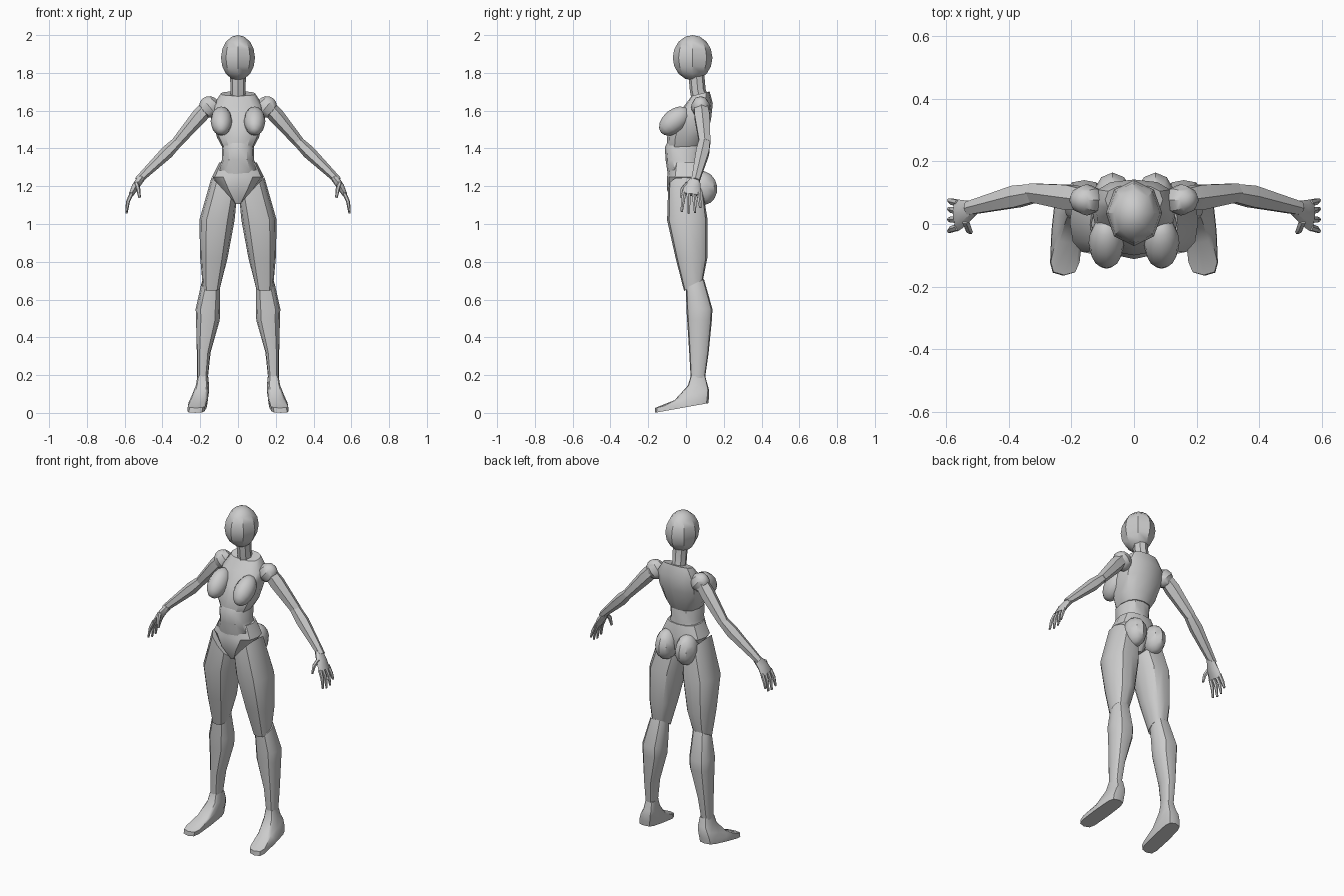
import bpy, bmesh, math
from mathutils import Vector, Euler, Matrix


def finish(name, bm, mirror, angle=35):
    bmesh.ops.recalc_face_normals(bm, faces=bm.faces)
    me = bpy.data.meshes.new(name)
    bm.to_mesh(me)
    bm.free()
    ob = bpy.data.objects.new(name, me)
    bpy.context.collection.objects.link(ob)
    bpy.ops.object.select_all(action='DESELECT')
    ob.select_set(True)
    bpy.context.view_layer.objects.active = ob
    bpy.ops.object.shade_smooth_by_angle(angle=math.radians(angle))
    if mirror:
        m = ob.modifiers.new("Mirror", 'MIRROR')
        m.use_mirror_merge = False
    return ob


def skin(name, rings, mirror, angle=35):
    bm = bmesh.new()
    loops = [[bm.verts.new(p) for p in r] for r in rings]
    n = len(loops[0])
    for a, b in zip(loops, loops[1:]):
        for i in range(n):
            j = (i + 1) % n
            bm.faces.new((a[i], a[j], b[j], b[i]))
    bm.faces.new(loops[0])
    bm.faces.new(loops[-1])
    return finish(name, bm, mirror, angle)


def power(v, p):
    return math.copysign(abs(v) ** p, v) if abs(v) > 1e-6 else 0.0


def loft(name, sections, mirror=False, n=12, p=0.8, skew=0.0):
    """Section: x0, x1, y0, y1, z, slope along x, slope along y."""
    rings = []
    for x0, x1, y0, y1, z, sx, sy in sections:
        ring = []
        for i in range(n):
            t = 2 * math.pi * i / n
            dx = (x1 - x0) / 2 * power(math.cos(t), p)
            dy = (y1 - y0) / 2 * power(math.sin(t), p)
            y = (y0 + y1) / 2 + dy
            ring.append(((x0 + x1) / 2 + dx - skew * y, y, z + sx * dx + sy * dy))
        rings.append(ring)
    return skin(name, rings, mirror)


def tube(name, points, n=6, mirror=True):
    """Point: x, y, z, radius across, radius along y."""
    pts = [Vector(q[:3]) for q in points]
    rings = []
    for k, q in enumerate(points):
        d = (pts[min(k + 1, len(pts) - 1)] - pts[max(k - 1, 0)]).normalized()
        u = Vector((0, 1, 0)).cross(d).normalized()
        v = d.cross(u)
        rings.append([pts[k] + u * q[3] * math.cos(2 * math.pi * i / n)
                      + v * q[4] * math.sin(2 * math.pi * i / n) for i in range(n)])
    return skin(name, rings, mirror)


def ellipsoid(name, loc, radii, rot=(0, 0, 0), seg=8, rings=8, mirror=True, angle=35):
    bm = bmesh.new()
    bmesh.ops.create_uvsphere(bm, u_segments=seg, v_segments=rings, radius=1)
    e = Euler([math.radians(a) for a in rot])
    bm.transform(Matrix.LocRotScale(Vector(loc), e, Vector(radii)))
    return finish(name, bm, mirror, angle)


# Head and neck
ellipsoid("head", (0, 0.035, 1.88), (0.09, 0.105, 0.12), mirror=False)
tube("neck", [(0, 0.075, 1.66, 0.042, 0.045), (0, 0.062, 1.71, 0.04, 0.042),
              (0, 0.055, 1.79, 0.042, 0.042)], n=8, mirror=False)

# Torso
loft("chest", [(-0.085, 0.085, -0.1, 0.085, 1.41, 0, 0.05),
               (-0.112, 0.112, -0.1, 0.105, 1.46, 0, 0),
               (-0.132, 0.132, -0.07, 0.132, 1.55, 0, 0),
               (-0.13, 0.13, -0.012, 0.142, 1.63, 0, 0.1),
               (-0.092, 0.092, 0.03, 0.125, 1.69, 0, 0.25)])
loft("abdomen", [(-0.06, 0.06, -0.09, 0.07, 1.45, 0, 0),
                 (-0.086, 0.086, -0.112, 0.082, 1.405, 0, 0),
                 (-0.084, 0.084, -0.108, 0.078, 1.34, 0, 0),
                 (-0.11, 0.11, -0.1, 0.085, 1.285, 0, 0),
                 (-0.07, 0.07, -0.09, 0.08, 1.22, 0, 0)])
loft("pelvis", [(-0.1, 0.1, -0.085, 0.085, 1.325, 0, 0),
                (-0.137, 0.137, -0.1, 0.1, 1.25, 0, 0),
                (-0.085, 0.085, -0.1, 0.1, 1.18, 0, 0),
                (-0.02, 0.02, -0.065, 0.06, 1.105, 0, 0)])
ellipsoid("breast", (0.088, -0.06, 1.545), (0.057, 0.062, 0.095), (-50, 0, 0), 12, 8)
ellipsoid("buttock", (0.068, 0.087, 1.19), (0.062, 0.078, 0.09), (8, 0, 0), 10, 8)

# Legs
loft("thigh", [(0.01, 0.14, -0.095, 0.09, 1.175, 1.1, -0.05),
               (0.018, 0.205, -0.1, 0.115, 1.02, 0, 0),
               (0.055, 0.2, -0.055, 0.113, 0.82, 0, 0),
               (0.092, 0.187, -0.01, 0.09, 0.675, 0, 0.6)], True, p=0.75)
loft("lower_leg", [(0.094, 0.194, 0.0, 0.095, 0.685, 0, 0.5),
                   (0.094, 0.224, 0.002, 0.14, 0.55, 0, 0),
                   (0.097, 0.222, 0.006, 0.137, 0.49, 0, 0),
                   (0.145, 0.218, 0.017, 0.12, 0.32, 0, 0),
                   (0.16, 0.216, 0.025, 0.1, 0.18, 0, 0)], True, p=0.75)
loft("foot", [(0.163, 0.219, 0.025, 0.102, 0.195, 0, 0),
              (0.158, 0.228, 0.01, 0.115, 0.145, 0, 0),
              (0.158, 0.246, -0.06, 0.122, 0.095, 0, 0.3),
              (0.161, 0.26, -0.163, 0.122, 0.055, 0, 0.2),
              (0.165, 0.262, -0.165, 0.118, 0.026, 0, 0.18)], True, p=0.5, skew=0.075)

# Arms
ellipsoid("shoulder", (0.15, 0.077, 1.62), (0.055, 0.05, 0.058), (0, 40, 0), 8, 8)
tube("upper_arm", [(0.165, 0.08, 1.615, 0.04, 0.04), (0.205, 0.085, 1.57, 0.042, 0.046),
                   (0.325, 0.1, 1.43, 0.029, 0.034)])
tube("forearm", [(0.31, 0.1, 1.445, 0.027, 0.033), (0.375, 0.088, 1.38, 0.035, 0.04),
                 (0.53, 0.05, 1.23, 0.02, 0.024)])

# Hands
tube("palm", [(0.51, 0.052, 1.245, 0.02, 0.024), (0.542, 0.035, 1.2, 0.02, 0.042),
              (0.566, 0.028, 1.155, 0.013, 0.052)], n=8)
for i, (y, tip_y, tip_z) in enumerate([(0.067, 0.076, 1.085), (0.042, 0.048, 1.06),
                                       (0.014, 0.014, 1.055), (-0.01, -0.023, 1.065)]):
    tube(f"finger_{i + 1}", [(0.562, y, 1.165, 0.011, 0.012),
                             (0.582, (y + tip_y) / 2, 1.12, 0.01, 0.011),
                             (0.591, tip_y, tip_z, 0.006, 0.007)])
tube("thumb", [(0.538, 0.01, 1.215, 0.012, 0.014), (0.528, -0.018, 1.185, 0.011, 0.012),
               (0.521, -0.025, 1.14, 0.007, 0.008)])
